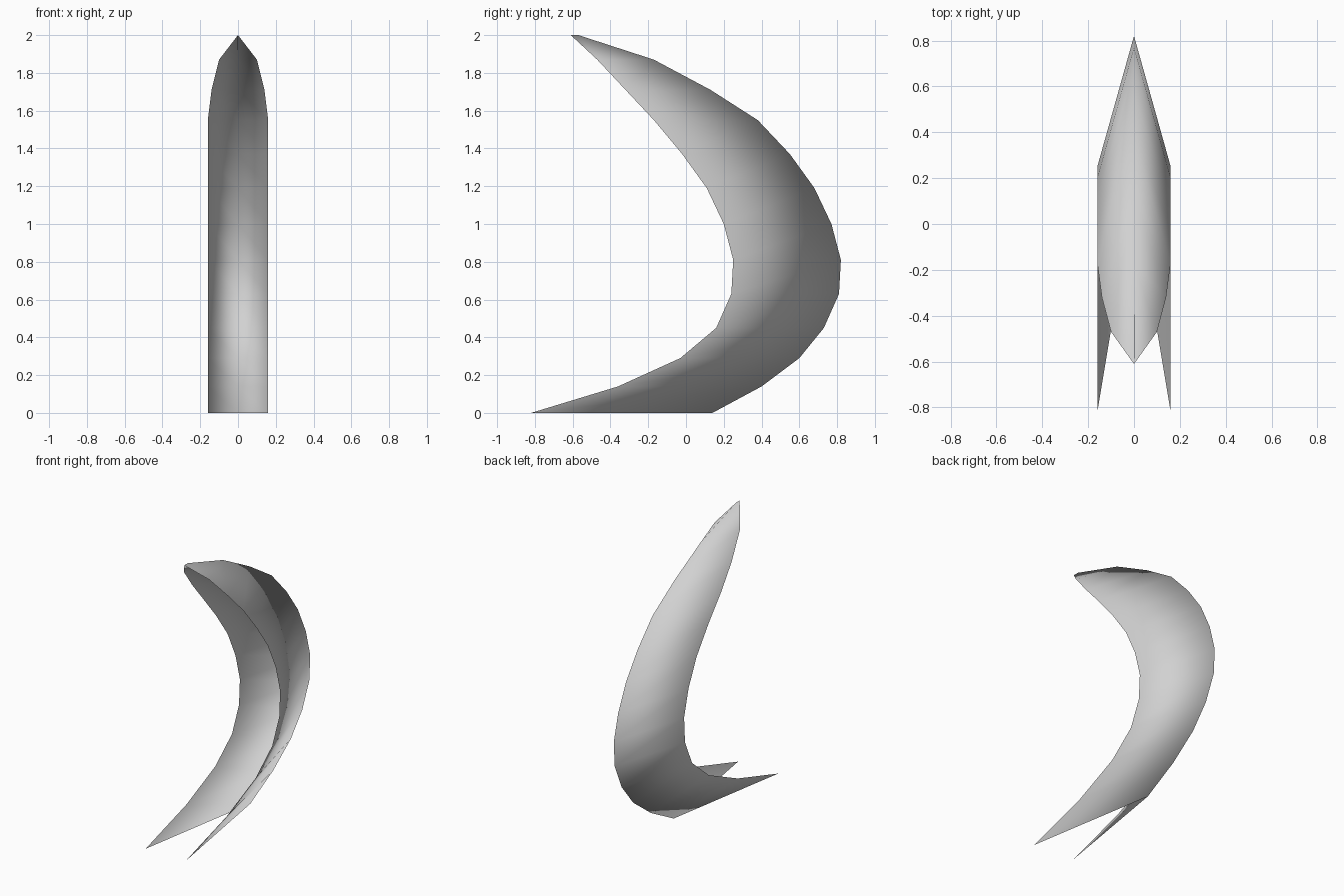
import bpy
import bmesh

cube = bpy.data.objects.get("Cube")
if cube:
    bpy.data.objects.remove(cube)

# Pale grey blade colour
grey = bpy.data.materials.new("pale_grey")
grey.use_nodes = True
colour = (0.64, 0.64, 0.64, 1)
grey.diffuse_color = colour
grey.node_tree.nodes["Principled BSDF"].inputs["Base Color"].default_value = colour

# Level sections of the crescent: height, rim y, ridge y, half width
SECTIONS = [
    (0.00, -0.82, 0.14, 0.16),
    (0.14, -0.36, 0.40, 0.16),
    (0.29, -0.03, 0.60, 0.16),
    (0.45, 0.16, 0.73, 0.16),
    (0.63, 0.24, 0.81, 0.16),
    (0.81, 0.25, 0.82, 0.16),
    (1.00, 0.20, 0.77, 0.16),
    (1.19, 0.11, 0.68, 0.16),
    (1.37, -0.02, 0.55, 0.16),
    (1.55, -0.17, 0.38, 0.16),
    (1.71, -0.32, 0.13, 0.14),
    (1.87, -0.47, -0.17, 0.10),
    (2.00, -0.61, -0.57, 0.00),
]

# Open V-shaped shell swept through the sections
bm = bmesh.new()
rows = []
for z, rim, ridge, half in SECTIONS:
    back = bm.verts.new((0, ridge, z))
    right = bm.verts.new((-half, rim, z))
    left = bm.verts.new((half, rim, z)) if half else right
    rows.append((left, back, right))
for low, high in zip(rows, rows[1:]):
    for i in range(2):
        face = bm.faces.new((low[i], low[i + 1], high[i + 1], high[i]))
        face.smooth = True

mesh = bpy.data.meshes.new("crescent_shell")
bm.to_mesh(mesh)
bm.free()
mesh.materials.append(grey)
shell = bpy.data.objects.new("crescent_shell", mesh)
bpy.context.collection.objects.link(shell)
